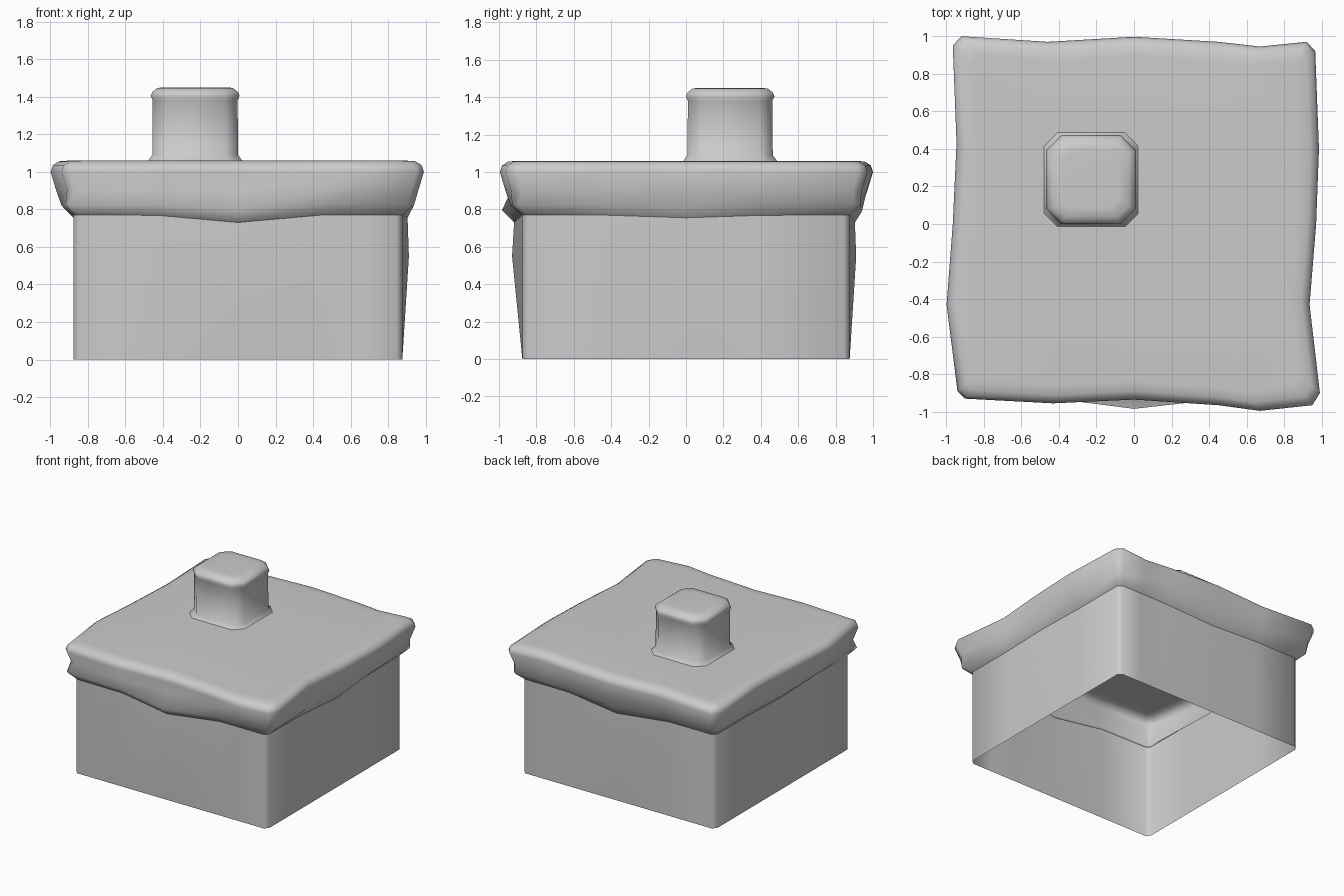
import bpy, bmesh

if "Cube" in bpy.data.objects:
    bpy.data.objects.remove(bpy.data.objects["Cube"])

# Wavy rim of the overhang: (position along side, distance out) per side
FRONT = [(-.90, .93), (-.43, .955), (0, .935), (.45, .965), (.67, .995), (.95, .965)]
RIGHT = [(-.90, .99), (-.43, .935), (0, .97), (.40, .985), (.92, .965)]
BACK = [(.92, .97), (.67, .945), (.45, .97), (0, .997), (-.46, .97), (-.92, 1.0)]
LEFT = [(.95, .965), (.43, .945), (0, .965), (-.43, .998), (-.89, .94)]
SIDES = [FRONT, RIGHT, BACK, LEFT]


def place(side, along, out, z):
    return [(along, -out, z), (out, along, z), (along, out, z), (-out, along, z)][side]


def ring(func):
    """Closed ring of points; func(side, along, out, is_end) -> along, out, z"""
    pts = []
    for s, side in enumerate(SIDES):
        for i, (a, o) in enumerate(side):
            pts.append(place(s, *func(s, a, o, i in (0, len(side) - 1))))
    return pts


def rim(inset, z):
    return ring(lambda s, a, o, end: (a * (1 - inset), o - inset, z))


def middle(a):
    return max(0, 1 - abs(a) / .45)


def wall(bulge, z, dip=0):
    def f(s, a, o, end):
        along = (.845 if a > 0 else -.845) if end else a
        amount = [.055, .035, .035, 0][s] * bulge
        return along, .875 + amount * middle(a), z - dip * [.04, .015, .04, .015][s] * middle(a)
    return ring(f)


def lip(s, a, o, end):
    # lower edge of the overhang, pushed out at the middle of the front
    out = o * .35 + .592 + (.065 if s == 0 else 0) * middle(a)
    along = (.90 if a > 0 else -.90) if end else a
    return along, out, .825 - [.03, .015, .035, .015][s] * middle(a)


def octagon(half, cut, z, cx=-.228, cy=.236):
    c = half - cut
    return [(cx + x, cy + y, z) for x, y in
            [(-c, -half), (c, -half), (half, -c), (half, c),
             (c, half), (-c, half), (-half, c), (-half, -c)]]


def loft(name, rings, cap=False, hole=None):
    bm = bmesh.new()
    loops = [[bm.verts.new(p) for p in r] for r in rings]
    for lo, hi in zip(loops, loops[1:]):
        n = len(lo)
        for i in range(n):
            j = (i + 1) % n
            bm.faces.new((lo[i], lo[j], hi[j], hi[i]))
    last = loops[-1]
    if cap:
        bm.faces.new(last)
    if hole:
        inner = [bm.verts.new(p) for p in hole]
        edges = [bm.edges.new((inner[i], inner[i - 1])) for i in range(len(inner))]
        edges += [bm.edges.get((last[i], last[i - 1])) for i in range(len(last))]
        bmesh.ops.triangle_fill(bm, edges=edges, use_beauty=True, normal=(0, 0, 1))
    bmesh.ops.recalc_face_normals(bm, faces=bm.faces)
    # open shells: make sure the outside faces outwards
    first = bm.faces[:][0] if not bm.faces.ensure_lookup_table() else None
    if first.normal.y > 0:
        bmesh.ops.reverse_faces(bm, faces=bm.faces)
    for f in bm.faces:
        f.smooth = True
    me = bpy.data.meshes.new(name)
    bm.to_mesh(me)
    bm.free()
    ob = bpy.data.objects.new(name, me)
    bpy.context.collection.objects.link(ob)
    return ob


# Open-bottomed wall, bulging slightly at mid height
loft("wall", [wall(0, 0), wall(1, .55), wall(.8, .77, 1)])

# Overhanging cap with a flat top, open where the chimney stands
loft("overhang_cap",
     [wall(.8, .77, 1), ring(lip), rim(.03, .90), rim(0, 1.0), rim(.012, 1.035),
      rim(.045, 1.056), rim(.10, 1.06)],
     hole=octagon(.25, .07, 1.06))

# Chimney with flared foot and softened top
loft("chimney",
     [octagon(.25, .07, 1.06), octagon(.228, .07, 1.09), octagon(.226, .07, 1.38),
      octagon(.237, .08, 1.405), octagon(.228, .075, 1.425), octagon(.20, .06, 1.447),
      octagon(.15, .05, 1.45)], cap=True)
